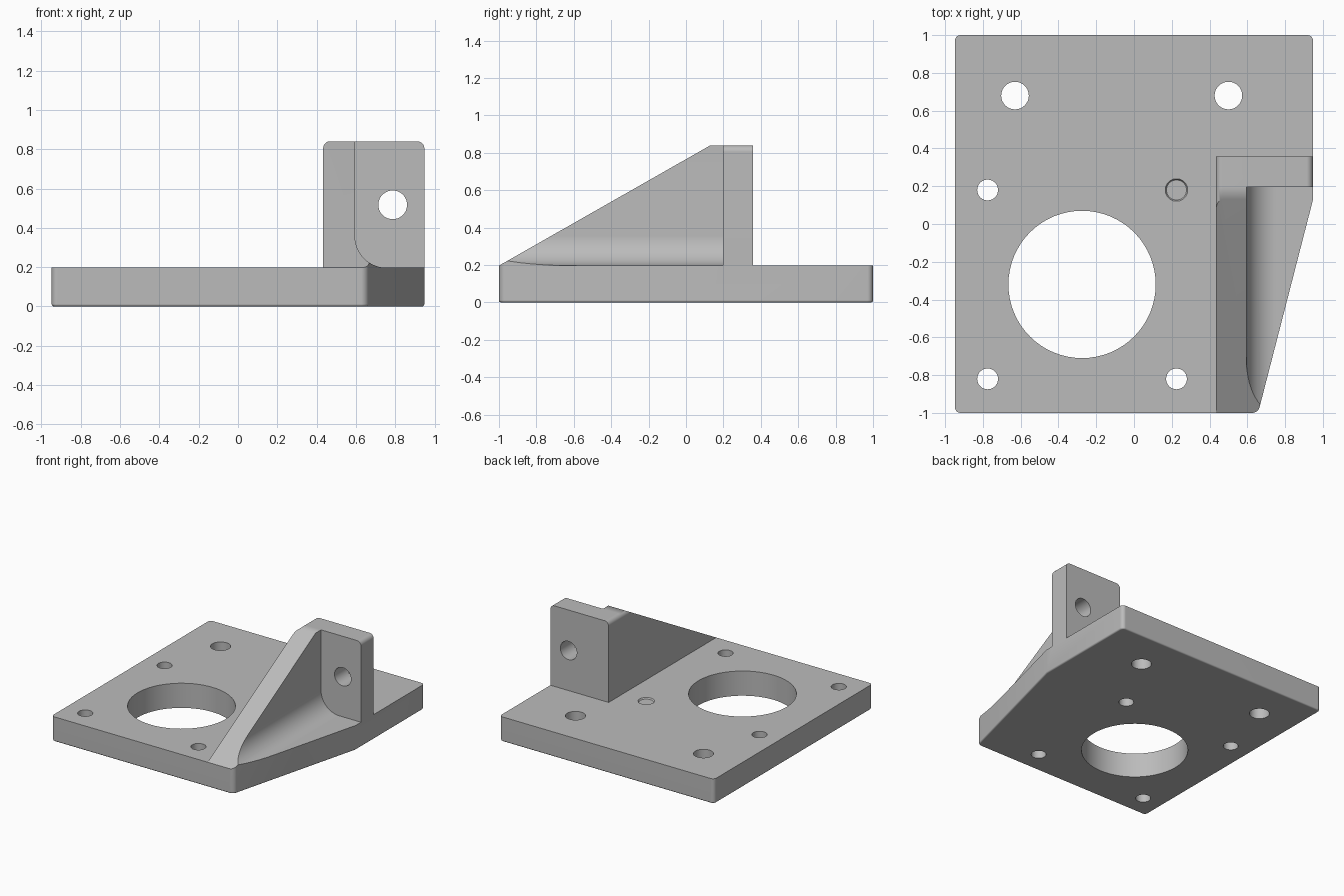
import bpy, bmesh
from math import pi, sin, cos, radians
from mathutils import Matrix, Vector

cube = bpy.data.objects.get("Cube")
if cube:
    bpy.data.objects.remove(cube, do_unlink=True)

grey = bpy.data.materials.new("light grey")
grey.use_nodes = True
colour = (0.5, 0.5, 0.5, 1)
grey.diffuse_color = colour
grey.node_tree.nodes["Principled BSDF"].inputs["Base Color"].default_value = colour

TOP, WALL_TOP = 0.197, 0.84
RIB_IN, RIB_OUT, SIDE = 0.433, 0.595, 0.948
WALL_FRONT, WALL_BACK = 0.197, 0.357


def finish(bm, name):
    bmesh.ops.recalc_face_normals(bm, faces=bm.faces)
    mesh = bpy.data.meshes.new(name)
    bm.to_mesh(mesh)
    bm.free()
    mesh.materials.append(grey)
    obj = bpy.data.objects.new(name, mesh)
    bpy.context.collection.objects.link(obj)
    return obj


def prism(name, points, axis, start, end, tweak=None):
    """Extrude a 2D profile along one axis."""
    place = {"x": lambda a, b: (start, a, b),
             "y": lambda a, b: (a, start, b),
             "z": lambda a, b: (a, b, start)}[axis]
    bm = bmesh.new()
    face = bm.faces.new([bm.verts.new(place(*p)) for p in points])
    new = bmesh.ops.extrude_face_region(bm, geom=[face])["geom"]
    step = Vector([(end - start) * (axis == a) for a in "xyz"])
    bmesh.ops.translate(bm, vec=step, verts=[v for v in new if isinstance(v, bmesh.types.BMVert)])
    bmesh.ops.recalc_face_normals(bm, faces=bm.faces)
    if tweak:
        tweak(bm)
    return finish(bm, name)


def cylinder(name, centre, radius, depth, axis="z", top_radius=None):
    bm = bmesh.new()
    turn = Matrix.Rotation(pi / 2, 4, "X") if axis == "y" else Matrix()
    bmesh.ops.create_cone(bm, cap_ends=True, segments=64, radius1=radius,
                          radius2=top_radius or radius, depth=depth,
                          matrix=Matrix.Translation(centre) @ turn)
    return finish(bm, name)


def combine(obj, other, operation):
    mod = obj.modifiers.new(operation, "BOOLEAN")
    mod.operation, mod.object, mod.solver = operation, other, "EXACT"
    bpy.context.view_layer.objects.active = obj
    bpy.ops.object.modifier_apply(modifier=mod.name)
    bpy.data.objects.remove(other, do_unlink=True)


def arc(cx, cz, r, a0, a1, n):
    angles = [radians(a0 + (a1 - a0) * i / n) for i in range(n + 1)]
    return [(cx + r * cos(a), cz + r * sin(a)) for a in angles]


def round_corners(bm):
    edges = [e for e in bm.edges if abs(e.verts[0].co.z - e.verts[1].co.z) > 0.1
             and not 0 < e.verts[0].co.y < 0.5]
    bmesh.ops.bevel(bm, geom=edges, offset=0.03, segments=5, profile=0.5, affect="EDGES")


def round_plate(bm):
    round_corners(bm)
    edges = [e for e in bm.edges if all(v.co.z < 0.001 for v in e.verts)]
    bmesh.ops.bevel(bm, geom=edges, offset=0.012, segments=3, profile=0.5, affect="EDGES")


# Base plate with one tapered side
outline = [(-SIDE, -1), (0.657, -1), (SIDE, 0.13), (SIDE, 1), (-SIDE, 1)]
bracket = prism("mounting_bracket", outline, "z", 0, TOP, round_plate)

# Sloping rib with a concave foot, trimmed by the slope and the plate outline
r = 0.16
profile = ([(RIB_IN, TOP)] + arc(RIB_IN + 0.035, WALL_TOP - 0.035, 0.035, 180, 90, 5)
           + [(RIB_OUT, WALL_TOP)]
           + arc(RIB_OUT + r, TOP + r, r, 180, 270, 14))
rib = prism("rib", profile, "y", -1.1, WALL_FRONT)
slope = [(-1, TOP), (0.13, WALL_TOP), (0.5, WALL_TOP + 0.1), (0.5, 0), (-1, 0)]
slope[2:2] = [(0.13, WALL_TOP + 0.1)]
combine(rib, prism("slope_trim", slope, "x", 0, 1.5), "INTERSECT")
combine(rib, prism("outline_trim", outline, "z", -0.1, 1.2, round_corners), "INTERSECT")

# Upright wall with rounded top corners and a bolt hole
c = 0.035
front = ([(RIB_IN, TOP)] + arc(RIB_IN + c, WALL_TOP - c, c, 180, 90, 5)
         + arc(SIDE - c, WALL_TOP - c, c, 90, 0, 5) + [(SIDE, TOP)])
wall = prism("wall", front, "y", WALL_FRONT, WALL_BACK)
combine(wall, cylinder("wall_hole", (0.787, 0.28, 0.517), 0.073, 0.5, "y"), "DIFFERENCE")

combine(rib, wall, "UNION")
combine(bracket, rib, "UNION")

# Shaft opening and bolt holes through the plate
holes = [(-0.275, -0.32, 0.39), (-0.63, 0.68, 0.073), (0.5, 0.68, 0.073)]
holes += [(x, y, 0.055) for x in (-0.775, 0.225) for y in (-0.82, 0.18)]
for x, y, radius in holes:
    combine(bracket, cylinder("hole", (x, y, 0.1), radius, 0.5), "DIFFERENCE")
combine(bracket, cylinder("hole_rim", (0.225, 0.18, TOP), 0.053, 0.02, top_radius=0.066), "DIFFERENCE")

# Smooth curved faces, keep flat faces crisp
bpy.ops.object.select_all(action="DESELECT")
bracket.select_set(True)
bpy.context.view_layer.objects.active = bracket
bpy.ops.object.shade_smooth_by_angle(angle=radians(32))
weighted = bracket.modifiers.new("Flat normals", "WEIGHTED_NORMAL")
weighted.keep_sharp = True
